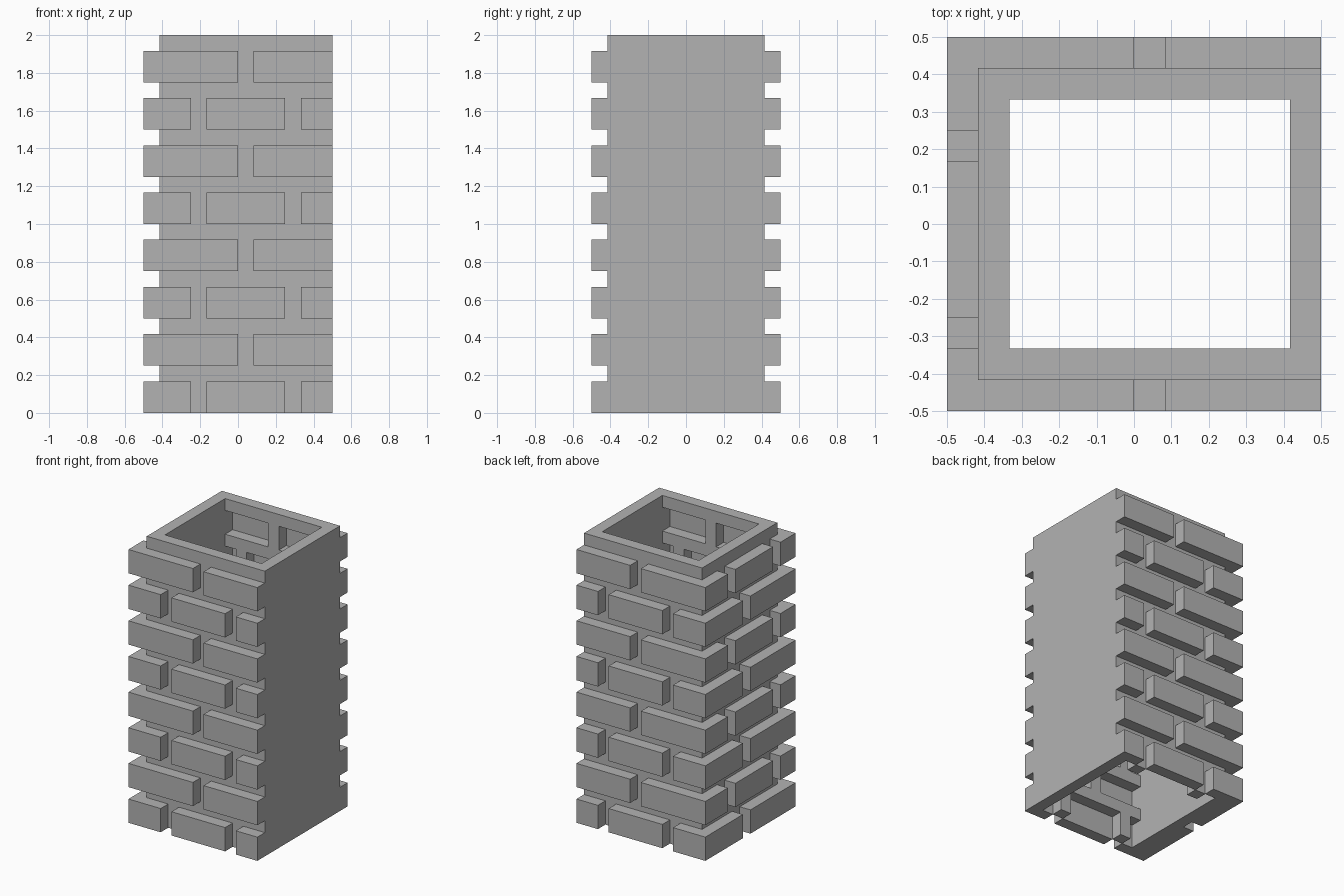
import bpy
import bmesh
from mathutils import Vector

if "Cube" in bpy.data.objects:
    bpy.data.objects.remove(bpy.data.objects["Cube"], do_unlink=True)

UNIT = 1 / 12          # one module: mortar thickness
WIDTH, HEIGHT = 12, 24  # size in modules

grey = bpy.data.materials.new("stone grey")
grey.use_nodes = True
colour = (0.45, 0.45, 0.45, 1)
grey.diffuse_color = colour
grey.node_tree.nodes["Principled BSDF"].inputs["Base Color"].default_value = colour

cells = set()


def fill(xs, ys, zs):
    cells.update((x, y, z) for x in xs for y in ys for z in zs)


# Plain side walls
inner = range(1, WIDTH - 1)
fill((1, WIDTH - 1), inner, range(HEIGHT))

# Brick courses, two modules of brick and one of mortar
for course in range(HEIGHT // 3):
    z = course * 3
    odd = course % 2
    long_joints = {6} if odd else {3, 9}
    side_joints = {2, 8} if odd else {6}
    brick_rows = (z, z + 1)
    # Front and back bricks, then the bricks of the right wall
    fill(set(range(WIDTH)) - long_joints, (0, WIDTH - 1), brick_rows)
    fill((0,), set(range(WIDTH)) - side_joints, brick_rows)
    # Mortar behind the upright joints, and the full bed above; pockets stay open
    fill(long_joints, (1, WIDTH - 2), brick_rows)
    fill(range(1, WIDTH), (1, WIDTH - 2), (z + 2,))

# Skin of the filled modules
bm = bmesh.new()
verts = {}


def vert(point):
    key = tuple(round(c) for c in point)
    if key not in verts:
        x, y, z = key
        verts[key] = bm.verts.new(((x - WIDTH / 2) * UNIT, (y - WIDTH / 2) * UNIT, z * UNIT))
    return verts[key]


for cell in sorted(cells):
    for axis in range(3):
        for sign in (-1, 1):
            step = [0, 0, 0]
            step[axis] = sign
            if tuple(c + s for c, s in zip(cell, step)) in cells:
                continue
            u, v = Vector((0, 0, 0)), Vector((0, 0, 0))
            u[(axis + 1) % 3] = 1
            v[(axis + 2) % 3] = 1
            base = Vector(cell)
            if sign > 0:
                base[axis] += 1
            corners = [base, base + u, base + u + v, base + v]
            if sign < 0:
                corners.reverse()
            bm.faces.new([vert(p) for p in corners])

# Merge the flat areas into clean faces
bmesh.ops.dissolve_limit(bm, angle_limit=0.01, verts=bm.verts[:], edges=bm.edges[:])

mesh = bpy.data.meshes.new("brick_column")
bm.to_mesh(mesh)
bm.free()
mesh.materials.append(grey)
column = bpy.data.objects.new("brick_column", mesh)
bpy.context.collection.objects.link(column)
